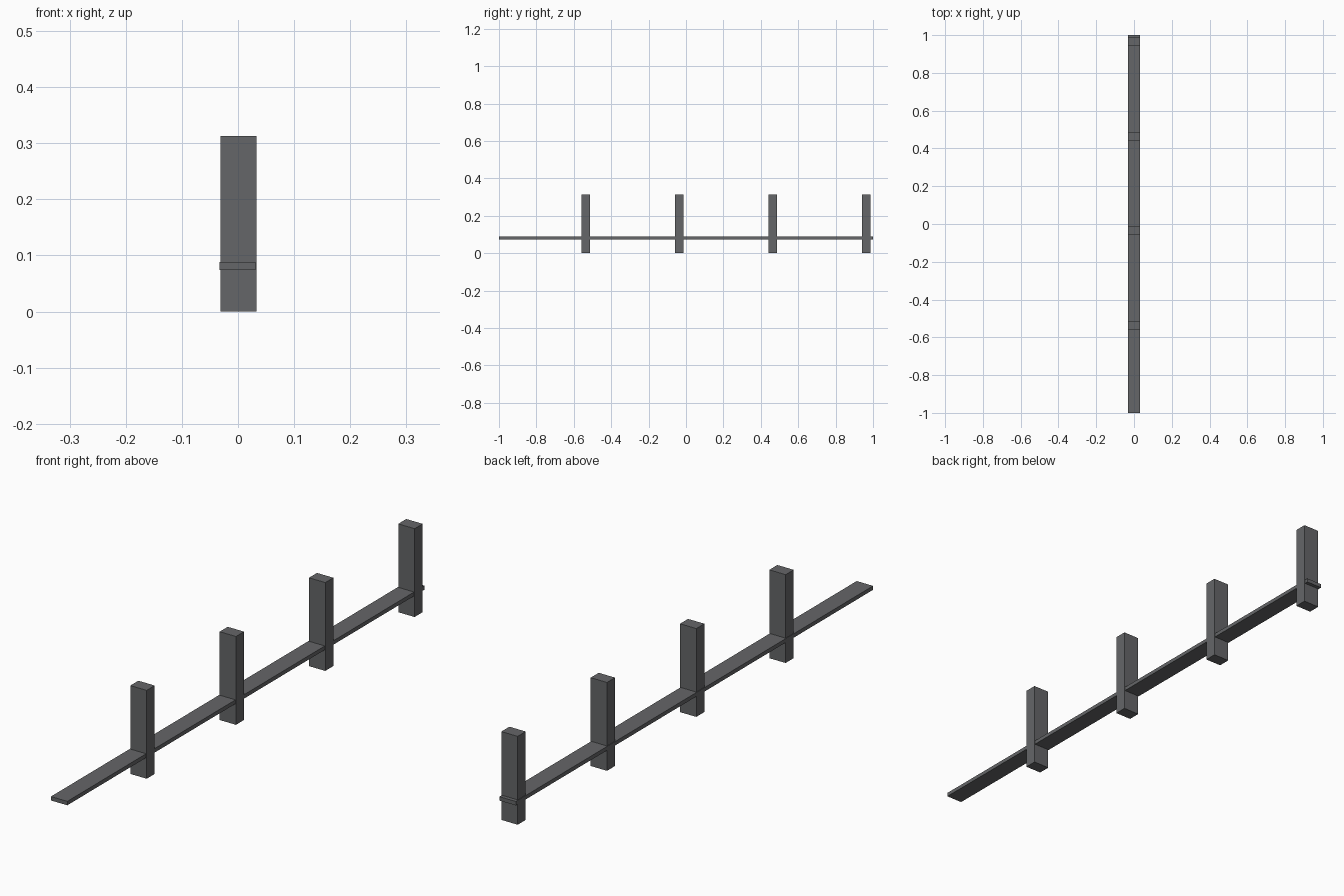
import bpy

if "Cube" in bpy.data.objects:
    bpy.data.objects.remove(bpy.data.objects["Cube"])

# Single dark grey for the whole fence
grey = bpy.data.materials.new("dark_grey")
grey.diffuse_color = (0.13, 0.133, 0.138, 1)
grey.use_nodes = True
grey.node_tree.nodes["Principled BSDF"].inputs["Base Color"].default_value = grey.diffuse_color


def box(name, x, y, z):
    """Box spanning the given (min, max) ranges."""
    size = [b - a for a, b in (x, y, z)]
    bpy.ops.mesh.primitive_cube_add(size=1, location=[(a + b) / 2 for a, b in (x, y, z)])
    ob = bpy.context.object
    ob.name = name
    ob.scale = size
    bpy.ops.object.transform_apply(location=False, rotation=False, scale=True)
    ob.data.materials.append(grey)
    return ob


# Long flat rail, slightly proud of the posts on the left
box("rail", (-0.033, 0.031), (-1, 1), (0.074, 0.088))

# Four evenly spaced posts
for i in range(4):
    y = -0.536 + 0.5 * i
    box(f"post_{i + 1}", (-0.031, 0.033), (y - 0.0225, y + 0.0225), (0, 0.313))
